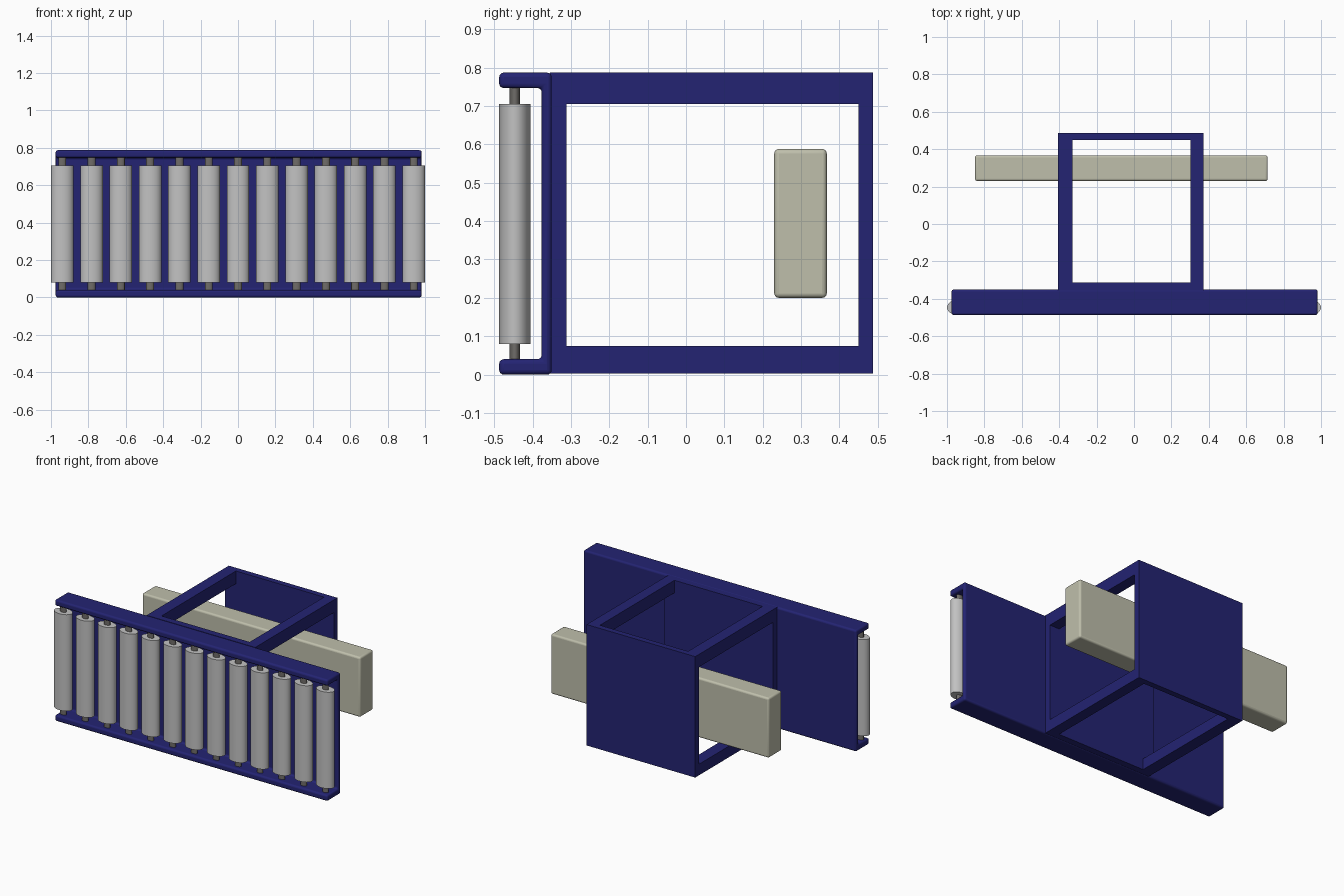
import bpy
import bmesh
from mathutils import Matrix, Vector

if "Cube" in bpy.data.objects:
    bpy.data.objects.remove(bpy.data.objects["Cube"], do_unlink=True)


def material(name, rgb, rough=0.6):
    m = bpy.data.materials.new(name)
    m.use_nodes = True
    m.diffuse_color = (*rgb, 1)
    bsdf = m.node_tree.nodes["Principled BSDF"]
    bsdf.inputs["Base Color"].default_value = (*rgb, 1)
    bsdf.inputs["Roughness"].default_value = rough
    return m


navy = material("navy paint", (0.017, 0.017, 0.17))
beige = material("beige", (0.52, 0.52, 0.41))
light_grey = material("light grey", (0.54, 0.54, 0.54))
dark_grey = material("dark grey", (0.16, 0.15, 0.14))


def finish(name, bm, mat):
    bmesh.ops.recalc_face_normals(bm, faces=bm.faces)
    mesh = bpy.data.meshes.new(name)
    bm.to_mesh(mesh)
    bm.free()
    mesh.materials.append(mat)
    obj = bpy.data.objects.new(name, mesh)
    bpy.context.collection.objects.link(obj)
    return obj


def smooth(obj):
    bpy.ops.object.select_all(action="DESELECT")
    obj.select_set(True)
    bpy.context.view_layer.objects.active = obj
    bpy.ops.object.shade_smooth_by_angle()


def round_edges(obj, width):
    mod = obj.modifiers.new("rounded edges", "BEVEL")
    mod.width = width
    mod.segments = 4
    mod.limit_method = "ANGLE"
    smooth(obj)


def box(name, x, y, z, mat):
    """Box from (low, high) ranges on each axis."""
    lo, hi = (Vector(c) for c in zip(x, y, z))
    bm = bmesh.new()
    bmesh.ops.create_cube(bm, size=1, matrix=Matrix.Translation((lo + hi) / 2)
                          @ Matrix.Diagonal((*(hi - lo), 1)))
    return finish(name, bm, mat)


def oval_rod(name, x, y, rx, ry, z, mat):
    bm = bmesh.new()
    bmesh.ops.create_cone(bm, cap_ends=True, segments=40, radius1=1, radius2=1, depth=1,
                          matrix=Matrix.Translation((x, y, sum(z) / 2))
                          @ Matrix.Diagonal((rx, ry, z[1] - z[0], 1)))
    obj = finish(name, bm, mat)
    smooth(obj)
    return obj


HEIGHT = 0.787
FRONT, WALL_IN, WALL_OUT = -0.487, -0.376, -0.35
LIP = 0.04

# Front channel: C-shaped profile extruded along x
profile = [(FRONT, 0), (WALL_OUT, 0), (WALL_OUT, HEIGHT), (FRONT, HEIGHT),
           (FRONT, HEIGHT - LIP), (WALL_IN, HEIGHT - LIP), (WALL_IN, LIP), (FRONT, LIP)]
bm = bmesh.new()
face = bm.faces.new([bm.verts.new((-0.975, y, z)) for y, z in profile])
extruded = bmesh.ops.extrude_face_region(bm, geom=[face])["geom"]
bmesh.ops.translate(bm, vec=(1.957, 0, 0),
                    verts=[v for v in extruded if isinstance(v, bmesh.types.BMVert)])
round_edges(finish("roller_channel", bm, navy), 0.012)

# Row of rollers on their axles
for i in range(13):
    x = (i - 6) * 0.1566
    oval_rod(f"roller_{i + 1}", x, -0.446, 0.06, 0.041, (0.08, 0.705), light_grey)
    oval_rod(f"axle_{i + 1}", x, -0.446, 0.021, 0.0135, (LIP - 0.005, HEIGHT - LIP + 0.005), dark_grey)

# Box frame: front and back plates joined by four rails
LEFT, RIGHT = 0.372, -0.407
BACK, BACK_IN, FRONT_IN = 0.487, 0.45, -0.312
RAIL = 0.077
box("frame_front_plate", (RIGHT, LEFT), (WALL_OUT - 0.005, FRONT_IN), (0.003, HEIGHT), navy)
box("frame_back_plate", (RIGHT, LEFT), (BACK_IN, BACK), (0.003, HEIGHT), navy)
for side, xs in (("left", (LEFT - 0.07, LEFT)), ("right", (RIGHT, RIGHT + RAIL))):
    box(f"{side}_top_rail", xs, (FRONT_IN, BACK_IN), (0.705, HEIGHT), navy)
    box(f"{side}_bottom_rail", xs, (FRONT_IN, BACK_IN), (0.003, 0.075), navy)

# Beam passing through the frame
beam = box("cross_beam", (-0.85, 0.715), (0.23, 0.367), (0.2, 0.588), beige)
round_edges(beam, 0.012)
